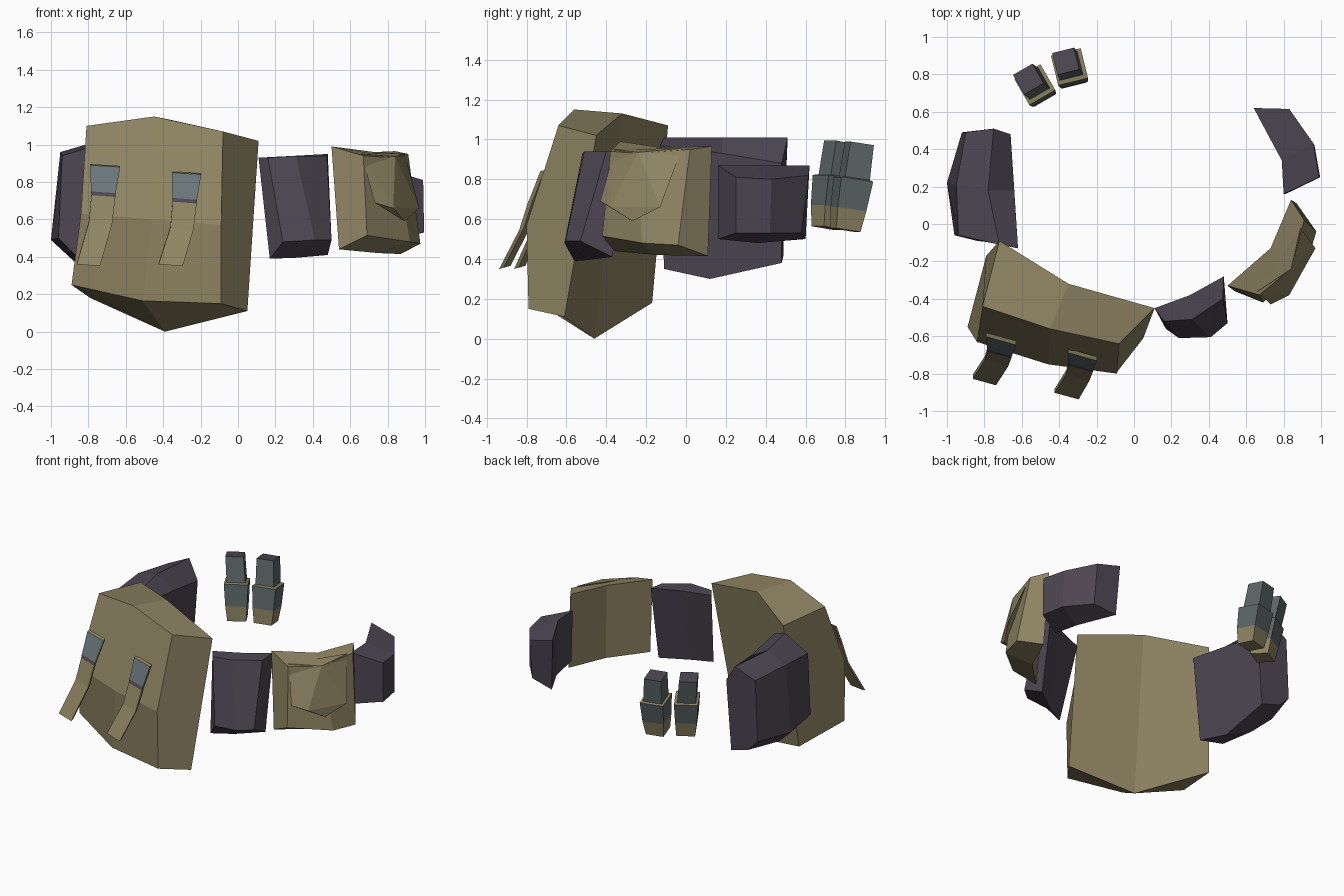
import bpy, bmesh, math
from mathutils import Vector, Matrix


def material(name, r, g, b):
    m = bpy.data.materials.new(name)
    lin = [((c / 255 + 0.055) / 1.055) ** 2.4 for c in (r, g, b)]
    m.diffuse_color = (*lin, 1)
    return m


TAN = material("tan leather", 142, 131, 98)
DARK = material("dark purple leather", 77, 70, 82)
STEEL = material("blue grey metal", 104, 117, 122)
GLASS = material("grey green metal", 91, 102, 102)


def finish(name, bm, mats):
    bmesh.ops.recalc_face_normals(bm, faces=bm.faces)
    me = bpy.data.meshes.new(name)
    bm.to_mesh(me)
    bm.free()
    for m in mats:
        me.materials.append(m)
    ob = bpy.data.objects.new(name, me)
    bpy.context.collection.objects.link(ob)
    return ob


def loft(name, rings, mats, seg_mats=None, start_mat=0, end_mat=0):
    """Skin a row of closed rings and cap both ends."""
    bm = bmesh.new()
    rows = [[bm.verts.new(p) for p in r] for r in rings]
    n = len(rows[0])
    for k, (a, b) in enumerate(zip(rows, rows[1:])):
        for i in range(n):
            j = (i + 1) % n
            f = bm.faces.new((a[i], a[j], b[j], b[i]))
            f.material_index = seg_mats[k] if seg_mats else 0
    bm.faces.new(rows[0]).material_index = start_mat
    bm.faces.new(rows[-1]).material_index = end_mat
    return finish(name, bm, mats)


# Large tan pouch: left, middle and right cross-sections
loft("large_pouch", [
    [(-.72, -.09, 1.07), (-.81, -.44, 1.10), (-.84, -.63, .63), (-.89, -.55, .25), (-.79, -.17, .18)],
    [(-.35, -.32, 1.13), (-.45, -.56, 1.15), (-.46, -.75, .60), (-.51, -.72, .165), (-.39, -.46, 0)],
    [(.11, -.45, 1.02), (-.08, -.64, 1.07), (-.09, -.80, .57), (-.09, -.79, .15), (.05, -.61, .11)],
], [TAN])

# Left dark pouch: front, middle and back cross-sections
loft("left_dark_pouch", [
    [(-.62, -.13, .97), (-.72, -.11, 1.01), (-.94, -.06, .94), (-.96, -.06, .50), (-.84, -.09, .38), (-.66, -.11, .35)],
    [(-.64, .18, .93), (-.78, .18, 1.01), (-.95, .21, .96), (-1.0, .22, .49), (-.87, .17, .37), (-.69, .12, .30)],
    [(-.66, .48, .88), (-.75, .51, 1.01), (-.90, .49, .94), (-.92, .49, .50), (-.84, .49, .42), (-.70, .48, .38)],
], [DARK])

# Front dark pouch
loft("front_dark_pouch", [
    [(.11, -.45, .93), (.16, -.52, .93), (.24, -.61, .48), (.17, -.56, .39)],
    [(.30, -.38, .94), (.31, -.51, .94), (.41, -.605, .49), (.31, -.49, .395)],
    [(.48, -.28, .95), (.475, -.40, .94), (.50, -.53, .49), (.48, -.37, .41)],
], [DARK])

# Right tan pouch
loft("right_tan_pouch", [
    [(.50, -.33, .99), (.67, -.38, .94), (.69, -.42, .515), (.54, -.36, .44)],
    [(.73, -.13, .96), (.84, -.24, .93), (.92, -.22, .48), (.75, -.15, .42)],
    [(.84, .13, .965), (.91, .02, .95), (.975, -.04, .47), (.87, .11, .415)],
], [TAN])

# Pointed flap on the right tan pouch
bm = bmesh.new()
for p in [(.66, -.36, .95), (.84, -.24, .935), (.89, -.02, .955), (.73, -.43, .69),
          (.83, -.38, .66), (.97, -.13, .66), (.89, -.27, .59), (.84, -.23, .66)]:
    bm.verts.new(p)
bmesh.ops.convex_hull(bm, input=bm.verts)
finish("pouch_flap", bm, [TAN])

# Right dark pouch
loft("right_dark_pouch", [
    [(.80, .16, .87), (.99, .25, .81), (.995, .25, .53), (.81, .16, .50)],
    [(.79, .34, .87), (.96, .43, .80), (.965, .42, .53), (.79, .36, .48)],
    [(.64, .62, .87), (.83, .615, .82), (.83, .58, .53), (.66, .60, .50)],
], [DARK])


# Hanging straps with metal upper ends
def strap(name, path, drop):
    rings = []
    for x, y, z, w in path:
        side = Vector((w, -.022 * w / .08, -.005))
        c, back = Vector((x, y, z)), Vector((0, .022, .006))
        rings.append([c - side, c + side, c + side + back, c - side + back])
    ob = loft(name, rings, [TAN, STEEL, DARK])
    for f in ob.data.polygons:
        if f.normal.y < -.6 and f.center.z > drop:
            f.material_index = 1
        elif f.normal.y < -.6 and f.center.z > drop - .03:
            f.material_index = 2


strap("left_strap", [(-.71, -.625, .885, .08), (-.72, -.69, .745, .066), (-.72, -.70, .725, .064),
                     (-.735, -.745, .58, .062), (-.80, -.845, .355, .062)], .75)
strap("right_strap", [(-.275, -.71, .845, .078), (-.285, -.765, .71, .066), (-.285, -.775, .69, .064),
                      (-.30, -.82, .55, .062), (-.36, -.92, .355, .064)], .72)


# Pair of stepped metal canisters at the back
def canister(name, yaw, levels):
    rot = Matrix.Rotation(math.radians(yaw), 3, 'Z')
    rings = []
    for x, y, z, h in levels:
        rings.append([Vector((x, y, z)) + rot @ Vector((sx * h, sy * h, -.15 * sy * h))
                      for sx, sy in ((-1, -1), (1, -1), (1, 1), (-1, 1))])
    loft(name, rings, [GLASS, TAN, DARK], [1, 0, 1, 0], 1, 2)


canister("left_canister", 30, [(-.505, .715, .555, .062), (-.515, .725, .66, .072),
                               (-.53, .745, .81, .080), (-.535, .75, .815, .062), (-.565, .775, .985, .060)])
canister("right_canister", 14, [(-.335, .80, .545, .062), (-.337, .815, .65, .074),
                                (-.345, .84, .80, .082), (-.35, .845, .805, .064), (-.365, .87, .98, .060)])
